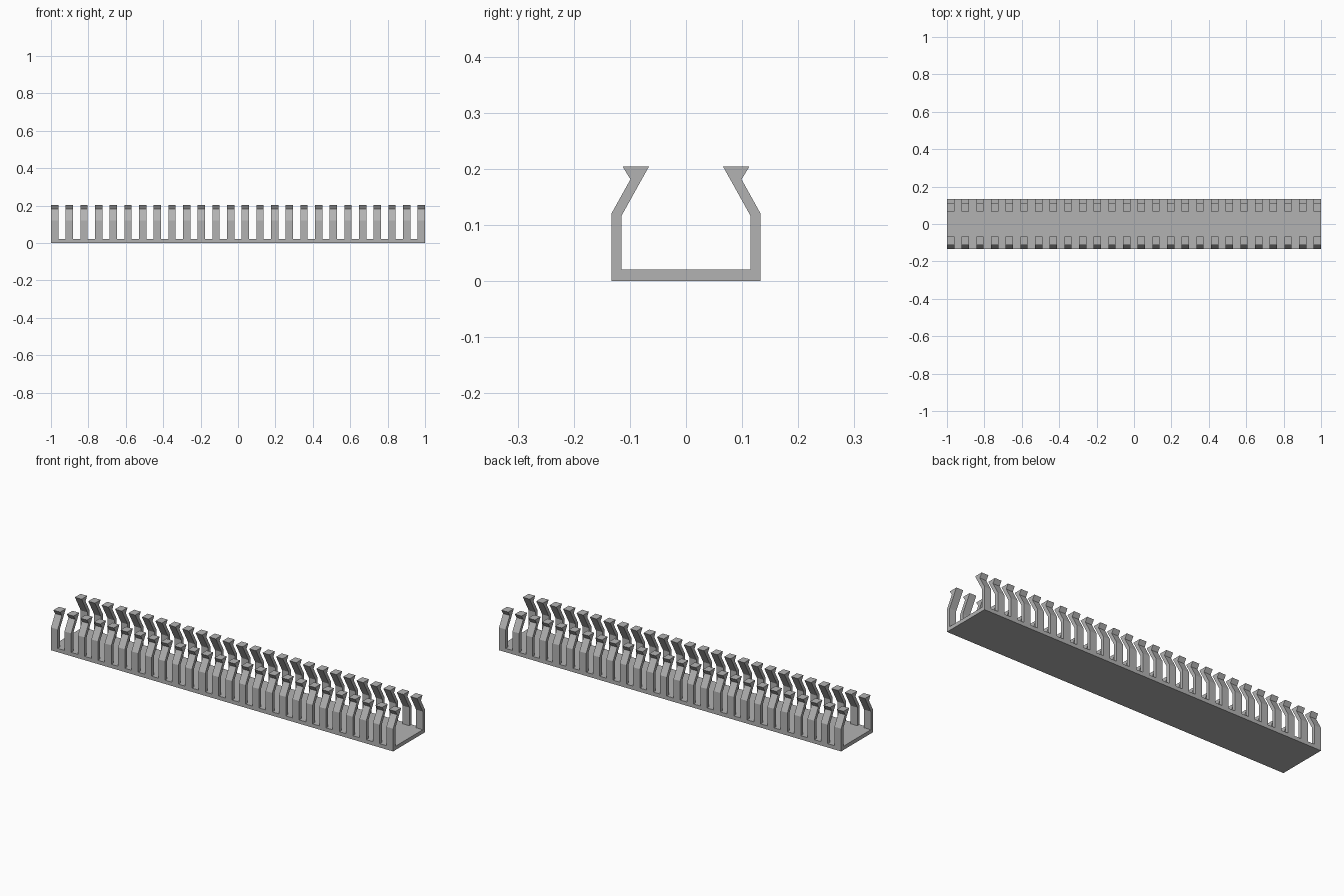
import bpy
import bmesh

if "Cube" in bpy.data.objects:
    bpy.data.objects.remove(bpy.data.objects["Cube"], do_unlink=True)

FINGERS = 26
LENGTH = 2.0
WIDTH = LENGTH / (2 * FINGERS - 1)   # fingers and gaps share one width
FLOOR = 0.02

grey = bpy.data.materials.new("plastic_grey")
grey.use_nodes = True
colour = (0.45, 0.45, 0.45, 1)
grey.diffuse_color = colour
grey.node_tree.nodes["Principled BSDF"].inputs["Base Color"].default_value = colour


def extrude_profile(name, points, x_start, length):
    """Extrude a closed (y, z) outline along x."""
    bm = bmesh.new()
    face = bm.faces.new([bm.verts.new((x_start, y, z)) for y, z in points])
    moved = bmesh.ops.extrude_face_region(bm, geom=[face])["geom"]
    bmesh.ops.translate(bm, vec=(length, 0, 0),
                        verts=[g for g in moved if isinstance(g, bmesh.types.BMVert)])
    bmesh.ops.recalc_face_normals(bm, faces=bm.faces)
    mesh = bpy.data.meshes.new(name)
    bm.to_mesh(mesh)
    bm.free()
    mesh.materials.append(grey)
    obj = bpy.data.objects.new(name, mesh)
    bpy.context.collection.objects.link(obj)
    return obj


# Channel: floor, walls leaning inward and barbed lips
half = [(0.133, 0), (0.133, 0.12), (0.099, 0.181), (0.113, 0.204),
        (0.066, 0.204), (0.115, 0.116), (0.115, FLOOR)]
outline = half + [(-y, z) for y, z in reversed(half)]
channel = extrude_profile("slotted_channel", outline, -LENGTH / 2, LENGTH)

# Slots: a row of blocks that divides the walls into fingers
slot = [(-0.2, FLOOR), (0.2, FLOOR), (0.2, 0.3), (-0.2, 0.3)]
cutter = extrude_profile("slot_cutter", slot, -LENGTH / 2 + WIDTH, WIDTH)
cutter.hide_render = True
row = cutter.modifiers.new("slot_row", 'ARRAY')
row.count = FINGERS - 1
row.use_relative_offset = False
row.use_constant_offset = True
row.constant_offset_displace = (2 * WIDTH, 0, 0)

cut = channel.modifiers.new("slots", 'BOOLEAN')
cut.operation = 'DIFFERENCE'
cut.solver = 'EXACT'
cut.object = cutter
bpy.context.view_layer.objects.active = channel
bpy.ops.object.modifier_apply(modifier=cut.name)
bpy.data.objects.remove(cutter, do_unlink=True)
